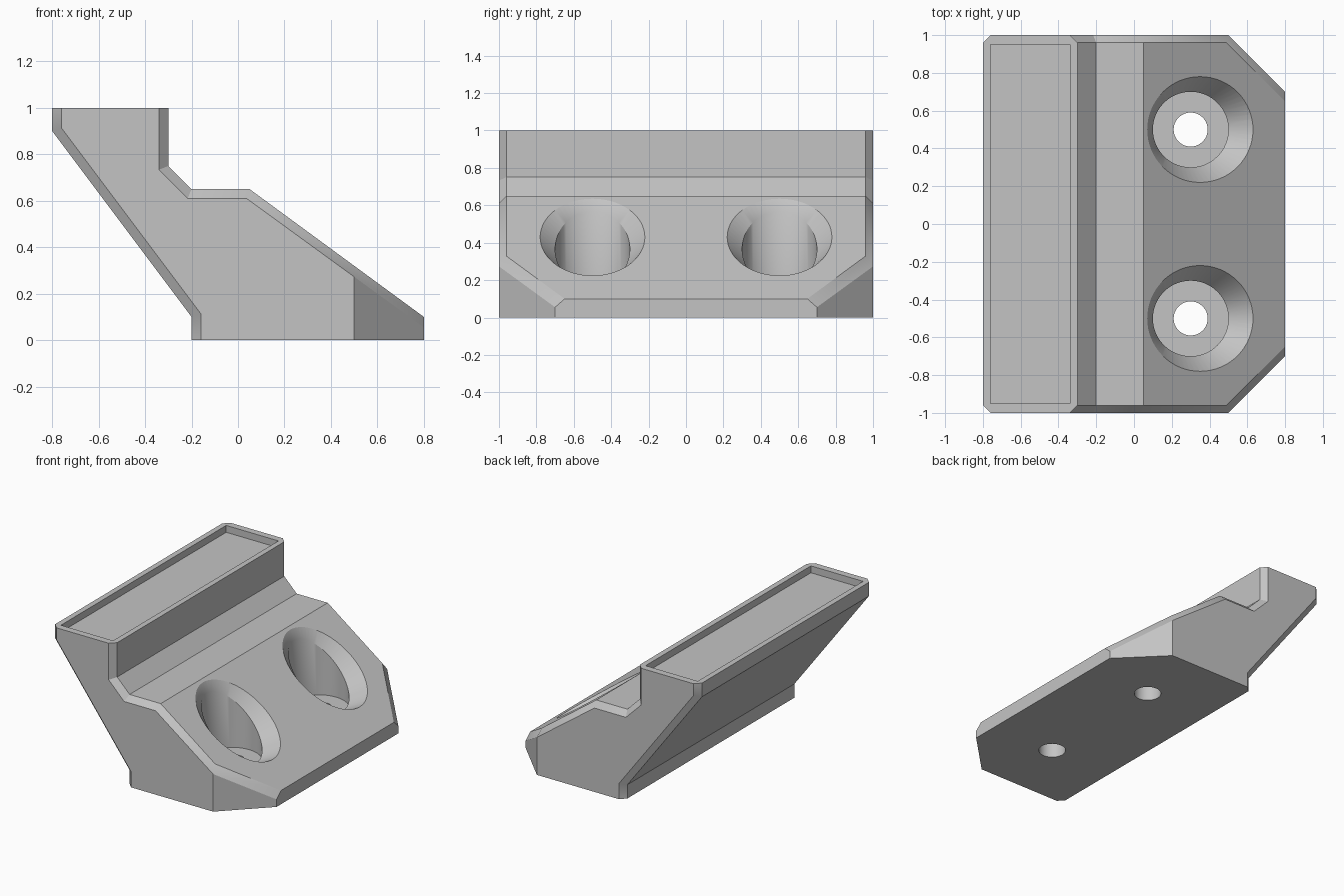
import bpy, bmesh, math
from mathutils import Vector

if "Cube" in bpy.data.objects:
    bpy.data.objects.remove(bpy.data.objects["Cube"])

grey = bpy.data.materials.new("plain grey")
grey.diffuse_color = (0.55, 0.55, 0.55, 1)
grey.use_nodes = True
grey.node_tree.nodes["Principled BSDF"].inputs["Base Color"].default_value = grey.diffuse_color


def make_object(name, bm):
    bmesh.ops.recalc_face_normals(bm, faces=bm.faces[:])
    mesh = bpy.data.meshes.new(name)
    bm.to_mesh(mesh)
    bm.free()
    mesh.materials.append(grey)
    ob = bpy.data.objects.new(name, mesh)
    bpy.context.collection.objects.link(ob)
    return ob


# Bracket body: side profile extruded along y
profile = [(-0.2, 0), (0.8, 0), (0.8, 0.1), (0.05, 0.65), (-0.2, 0.65),
           (-0.3, 0.75), (-0.3, 1), (-0.8, 1), (-0.8, 0.9), (-0.2, 0.1)]
bm = bmesh.new()
face = bm.faces.new([bm.verts.new((x, -1, z)) for x, z in profile])
ext = bmesh.ops.extrude_face_region(bm, geom=[face])["geom"]
bmesh.ops.translate(bm, vec=(0, 2, 0),
                    verts=[g for g in ext if isinstance(g, bmesh.types.BMVert)])

# Cut the two front corners at 45 degrees
for s in (-1, 1):
    bmesh.ops.bisect_plane(bm, geom=bm.verts[:] + bm.edges[:] + bm.faces[:], dist=1e-5,
                           plane_co=(0.5, s, 0), plane_no=(1, s, 0), clear_outer=True)
    bmesh.ops.holes_fill(bm, edges=[e for e in bm.edges if e.is_boundary], sides=0)
bmesh.ops.recalc_face_normals(bm, faces=bm.faces[:])
bm.normal_update()


# Chamfer the side outline, leaving the bottom, top and nose corners sharp
def is_outline(e):
    a, b = (v.co for v in e.verts)
    if a.z + b.z < 1e-4 or a.z + b.z > 1.999 or min(a.x, b.x) > 0.79:
        return False
    sides = [abs(f.normal.y) > 0.5 for f in e.link_faces]
    return sum(sides) == 1


bmesh.ops.bevel(bm, geom=[e for e in bm.edges if is_outline(e)], offset=0.04,
                offset_type='OFFSET', segments=1, profile=0.5, affect='EDGES',
                clamp_overlap=False)
body = make_object("bracket_body", bm)


# Screw hole cutters: through hole, counterbore and slanted countersink
def slope_z(x):
    return 0.65 - (x - 0.05) * 0.55 / 0.75


def hole_cutter(cy, n=64):
    bm = bmesh.new()
    rings = [[] for _ in range(6)]
    for i in range(n):
        c, s = math.cos(math.tau * i / n), math.sin(math.tau * i / n)
        inner = Vector((0.3 + 0.2 * c, cy + 0.2 * s, 0.367 - 0.2 * c))
        ox = 0.35 + 0.28 * c
        outer = Vector((ox, cy + 0.28 * s, slope_z(ox)))
        outer = inner.lerp(outer, 1.03)
        points = [(0.3 + 0.09 * c, cy + 0.09 * s, -0.1),
                  (0.3 + 0.09 * c, cy + 0.09 * s, 0.13),
                  (inner.x, inner.y, 0.13), inner, outer, (outer.x, outer.y, 1.2)]
        for ring, p in zip(rings, points):
            ring.append(bm.verts.new(p))
    for lo, hi in zip(rings, rings[1:]):
        for i in range(n):
            j = (i + 1) % n
            bm.faces.new((lo[i], lo[j], hi[j], hi[i]))
    bm.faces.new(rings[0][::-1])
    bm.faces.new(rings[-1])
    return make_object("hole_cutter", bm)


# Shallow rectangular recess in the top
def recess_cutter():
    bm = bmesh.new()
    bmesh.ops.create_cube(bm, size=1)
    bmesh.ops.scale(bm, vec=(0.42, 1.9, 0.25), verts=bm.verts[:])
    bmesh.ops.translate(bm, vec=(-0.55, 0, 0.95 + 0.125), verts=bm.verts[:])
    return make_object("recess_cutter", bm)


bpy.context.view_layer.objects.active = body
body.select_set(True)
for cutter in (hole_cutter(-0.5), hole_cutter(0.5), recess_cutter()):
    cutter.hide_render = True
    mod = body.modifiers.new("cut", 'BOOLEAN')
    mod.operation, mod.solver, mod.object = 'DIFFERENCE', 'EXACT', cutter
    bpy.ops.object.modifier_apply(modifier=mod.name)
    bpy.data.objects.remove(cutter)

bpy.ops.object.shade_smooth_by_angle(angle=math.radians(30))
